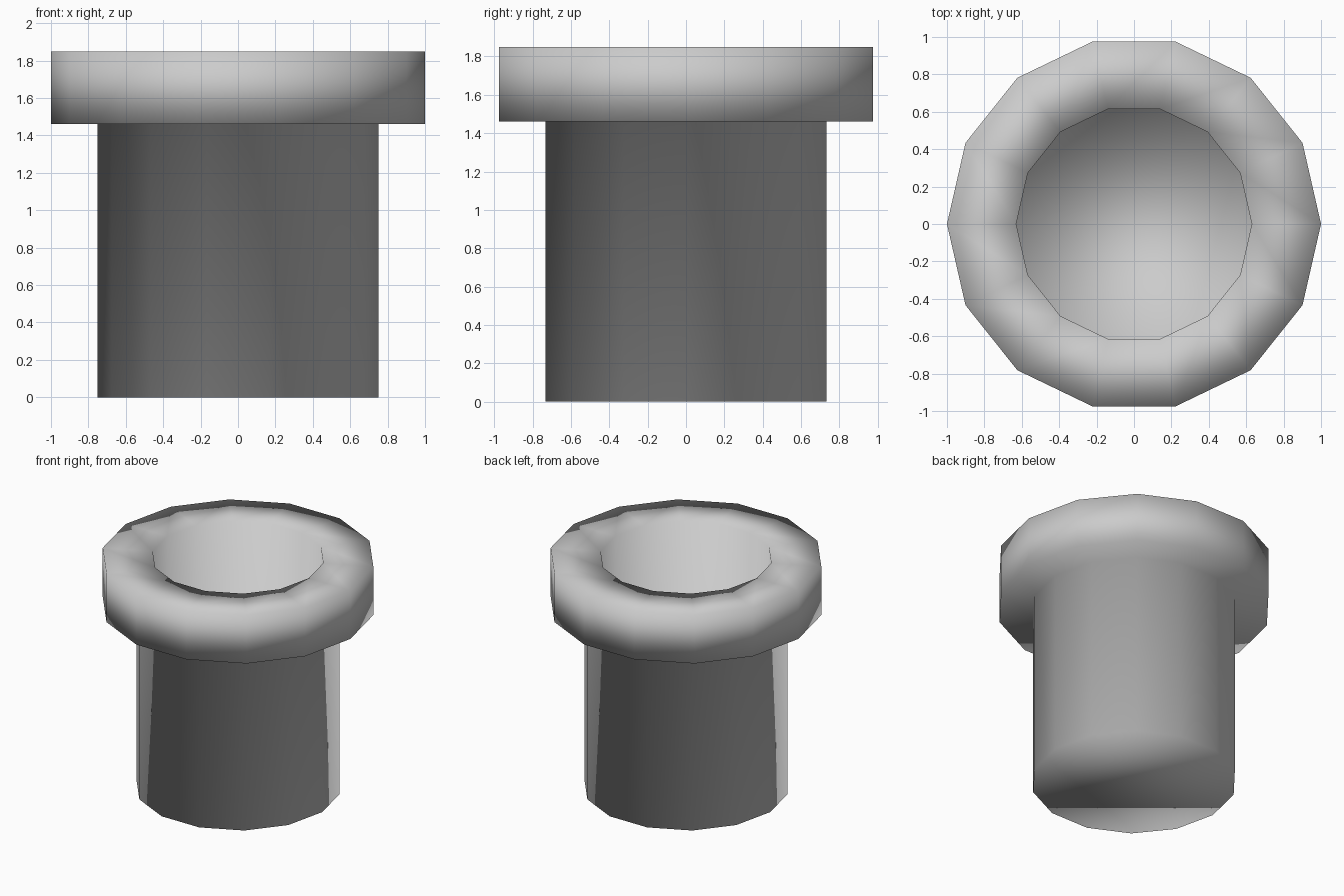
import bpy, bmesh
from math import cos, sin, tau

if "Cube" in bpy.data.objects:
    bpy.data.objects.remove(bpy.data.objects["Cube"])

SIDES = 14

# Profile (radius, height): outer body, flange, rim, then down into the bore
PROFILE = [(0.75, 0.0), (0.75, 1.46), (1.0, 1.46), (1.0, 1.85),
           (0.63, 1.85), (0.63, 0.02)]


def lathe(name, profile, sides):
    bm = bmesh.new()
    rings = [[bm.verts.new((r * cos(tau * i / sides), r * sin(tau * i / sides), z))
              for i in range(sides)] for r, z in profile]
    for low, high in zip(rings, rings[1:]):
        for i in range(sides):
            j = (i + 1) % sides
            bm.faces.new((low[i], low[j], high[j], high[i]))
    bm.faces.new(list(reversed(rings[0])))   # underside
    bm.faces.new(rings[-1])                  # bore floor
    bmesh.ops.recalc_face_normals(bm, faces=bm.faces[:])
    for face in bm.faces:
        face.smooth = True
    mesh = bpy.data.meshes.new(name)
    bm.to_mesh(mesh)
    bm.free()
    obj = bpy.data.objects.new(name, mesh)
    bpy.context.collection.objects.link(obj)
    return obj


# Flanged hollow pipe, smooth shaded throughout
lathe("flanged_pipe", PROFILE, SIDES)
